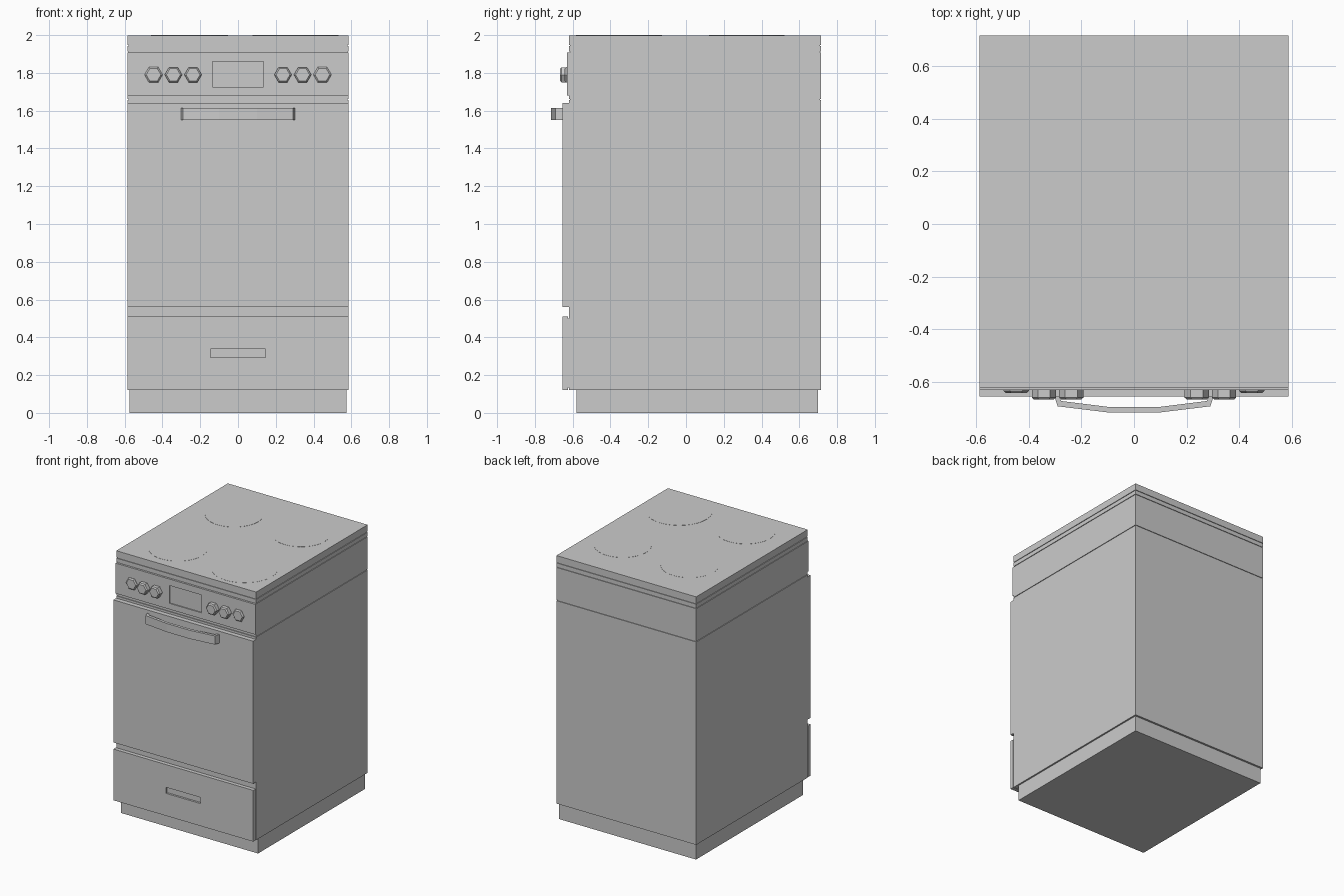
import bpy, bmesh
from math import pi
from mathutils import Matrix

cube = bpy.data.objects.get("Cube")
if cube:
    bpy.data.objects.remove(cube, do_unlink=True)

grey = bpy.data.materials.new("plain_grey")
grey.use_nodes = True
COLOUR = (0.6, 0.6, 0.6, 1)
grey.diffuse_color = COLOUR
grey.node_tree.nodes["Principled BSDF"].inputs["Base Color"].default_value = COLOUR

HALF_W, FRONT, BACK = 0.586, -0.62, 0.715
DOOR_FRONT, PANEL_FRONT = -0.655, -0.63


def finish(name, bm):
    bmesh.ops.recalc_face_normals(bm, faces=bm.faces)
    mesh = bpy.data.meshes.new(name)
    bm.to_mesh(mesh)
    bm.free()
    mesh.materials.append(grey)
    obj = bpy.data.objects.new(name, mesh)
    bpy.context.collection.objects.link(obj)
    return obj


def box(name, x0, x1, y0, y1, z0, z1):
    bm = bmesh.new()
    place = (Matrix.Translation(((x0 + x1) / 2, (y0 + y1) / 2, (z0 + z1) / 2))
             @ Matrix.Diagonal((x1 - x0, y1 - y0, z1 - z0, 1)))
    bmesh.ops.create_cube(bm, size=1, matrix=place)
    return finish(name, bm)


def slab(name, z0, z1, inset=0.0, y0=FRONT, y1=BACK):
    return box(name, inset - HALF_W, HALF_W - inset, y0 + inset, y1 - inset, z0, z1)


def recess(obj, half_x, z0, z1, front, depth):
    cutter = box(obj.name + "_cutter", -half_x, half_x, front - 0.1, front + depth, z0, z1)
    cutter.hide_render = True
    mod = obj.modifiers.new("recess", 'BOOLEAN')
    mod.operation, mod.object, mod.solver = 'DIFFERENCE', cutter, 'EXACT'
    bpy.context.view_layer.objects.active = obj
    bpy.ops.object.modifier_apply(modifier=mod.name)
    bpy.data.objects.remove(cutter, do_unlink=True)


# Carcass: plinth, body and stacked bands with narrow shadow gaps
slab("plinth", 0, 0.13, y0=-0.592, y1=0.712, inset=0.012)
slab("body", 0.12, 1.657)
slab("body_gap", 1.65, 1.67, inset=0.005)
slab("upper_body", 1.663, 1.909)
slab("lower_hob_gap", 1.9, 1.92, inset=0.005)
slab("hob_frame", 1.914, 1.943)
slab("upper_hob_gap", 1.94, 1.955, inset=0.005)
slab("hob_top", 1.948, 1.999)

# Front: control panel, oven door and drawer
panel = slab("control_panel", 1.68, 1.909, y0=PANEL_FRONT, y1=FRONT + 0.005)
recess(panel, 0.135, 1.725, 1.86, PANEL_FRONT, 0.008)
slab("oven_door", 0.56, 1.64, y0=DOOR_FRONT, y1=FRONT)
drawer = slab("drawer", 0.122, 0.51, y0=DOOR_FRONT, y1=FRONT - 0.006)
slab("drawer_mount", 0.135, 0.5, inset=0.005, y0=-0.632, y1=FRONT + 0.01)
recess(drawer, 0.145, 0.292, 0.338, DOOR_FRONT, 0.015)


# Hexagonal knobs with chamfered faces
def knob(name, x, radius, end):
    bm = bmesh.new()
    base = PANEL_FRONT + 0.004
    chamfer = min(0.008, (base - end) / 2)
    for near, far, r0, r1 in ((base, end + chamfer, radius, radius),
                              (end + chamfer, end, radius, radius - 0.009)):
        place = (Matrix.Translation((x, (near + far) / 2, 1.79))
                 @ Matrix.Rotation(pi / 2, 4, 'X') @ Matrix.Rotation(pi / 2, 4, 'Z'))
        bmesh.ops.create_cone(bm, cap_ends=True, segments=6, radius1=r0, radius2=r1,
                              depth=near - far, matrix=place)
    # The hexagon points left and right
    xs = max(v.co.x for v in bm.verts) - x
    if xs < radius * 0.95:
        bmesh.ops.rotate(bm, verts=bm.verts, cent=(x, 0, 1.79),
                         matrix=Matrix.Rotation(pi / 6, 3, 'Y'))
    finish(name, bm)


for side, sign in (("left", 1), ("right", -1)):
    knob(f"{side}_outer_knob", sign * 0.447, 0.048, -0.642)
    knob(f"{side}_middle_knob", sign * 0.342, 0.046, -0.667)
    knob(f"{side}_inner_knob", sign * 0.238, 0.046, -0.667)

# Bowed door handle: mirrored outline extruded upwards
half = [(0.1, -0.715), (0.29, -0.692), (0.304, -0.65), (0.288, -0.65), (0.276, -0.672), (0.1, -0.694)]
outline = half + [(-x, y) for x, y in reversed(half)]
bm = bmesh.new()
face = bm.faces.new([bm.verts.new((x, y, 1.55)) for x, y in outline])
top = bmesh.ops.extrude_face_region(bm, geom=[face])["geom"]
bmesh.ops.translate(bm, vec=(0, 0, 0.065),
                    verts=[v for v in top if isinstance(v, bmesh.types.BMVert)])
finish("door_handle", bm)

# Four thin cooking zones
for name, x, y, r in (("front_right_zone", -0.257, -0.35, 0.203),
                      ("front_left_zone", 0.305, -0.355, 0.228),
                      ("back_right_zone", -0.257, 0.322, 0.2),
                      ("back_left_zone", 0.305, 0.32, 0.197)):
    bm = bmesh.new()
    bmesh.ops.create_cone(bm, cap_ends=True, segments=32, radius1=r, radius2=r, depth=0.004,
                          matrix=Matrix.Translation((x, y, 1.998)))
    finish(name, bm)
